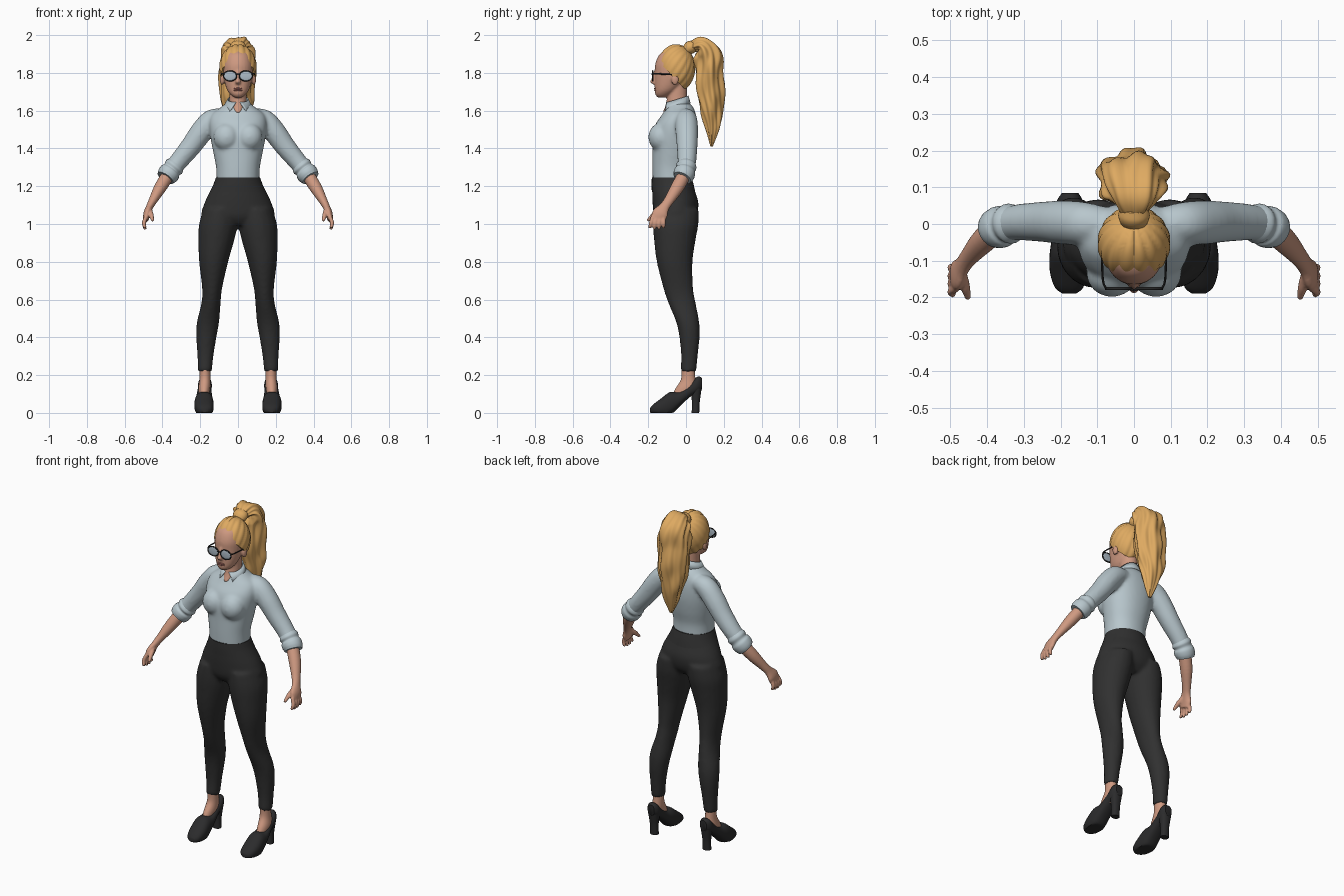
import bpy, bmesh, math
from mathutils import Vector

old = bpy.data.objects.get("Cube")
if old:
    bpy.data.objects.remove(old, do_unlink=True)


def material(name, *rgb):
    m = bpy.data.materials.new(name)
    m.use_nodes = True
    m.diffuse_color = (*rgb, 1)
    m.node_tree.nodes["Principled BSDF"].inputs["Base Color"].default_value = (*rgb, 1)
    return m


SKIN = material("skin", .62, .32, .22)
LIPS = material("lips", .45, .17, .14)
HAIR = material("blonde hair", .73, .40, .12)
SHIRT = material("pale blue shirt", .48, .57, .61)
TROUSERS = material("black trousers", .03, .03, .03)
SHOES = material("black leather", .024, .024, .025)
FRAME = material("glasses frame", .02, .02, .02)
LENS = material("glasses lens", .42, .50, .57)
UP = Vector((0, 0, 1))


def spline(rows, steps):
    """Smooth curve through rows of numbers."""
    out = []
    for i in range(len(rows) - 1):
        quad = [rows[min(max(i + k, 0), len(rows) - 1)] for k in (-1, 0, 1, 2)]
        for s in range(steps):
            t = s / steps
            out.append([b + t * (c - a) / 2 + t * t * (a - 2.5 * b + 2 * c - d / 2)
                        + t ** 3 * (d - a + 3 * (b - c)) / 2 for a, b, c, d in zip(*quad)])
    return out + [list(rows[-1])]


def spans(rows):
    """Turn (z, x min, x max, y min, y max) into centre and radii."""
    return [((l + r) / 2, (f + b) / 2, z, (r - l) / 2, (b - f) / 2) for z, l, r, f, b in rows]


def loft(bm, rows, sides=20, steps=5, axis=None, ref=(0, 1, 0), power=1, floor=None, ripple=None):
    """Closed tube through rows of (x, y, z, radius across, radius along ref)."""
    pts, ref, rings = spline(rows, steps), Vector(ref), []
    for i, p in enumerate(pts):
        ahead, behind = pts[min(i + 1, len(pts) - 1)], pts[max(i - 1, 0)]
        t = axis or (Vector(ahead[:3]) - Vector(behind[:3])).normalized()
        v = (ref - t * ref.dot(t)).normalized()
        u = t.cross(v)
        ring = []
        for k in range(sides):
            ang = math.tau * k / sides
            c, s = (math.copysign(abs(w) ** power, w) for w in (math.cos(ang), math.sin(ang)))
            grow = ripple(ang, i / len(pts)) if ripple else 1
            co = Vector(p[:3]) + (u * c * max(p[3], .001) + v * s * max(p[4], .001)) * grow
            if floor is not None:
                co.z = max(co.z, floor)
            ring.append(bm.verts.new(co))
        rings.append(ring)
    for a, b in zip(rings, rings[1:]):
        for k in range(sides):
            j = (k + 1) % sides
            bm.faces.new((a[k], a[j], b[j], b[k]))
    bm.faces.new(rings[0])
    bm.faces.new(rings[-1])


def ball(bm, centre, radii, detail=16):
    made = bmesh.ops.create_uvsphere(bm, u_segments=detail * 2, v_segments=detail, radius=1)
    for v in made["verts"]:
        v.co = Vector(centre) + Vector([a * b for a, b in zip(v.co, radii)])


def finish(name, bm, mat, mirror=False, voxel=0, relax=4, thick=0):
    """Make the object; a voxel size fuses overlapping pieces into one skin."""
    bmesh.ops.recalc_face_normals(bm, faces=bm.faces[:])
    mesh = bpy.data.meshes.new(name)
    bm.to_mesh(mesh)
    bm.free()
    mesh.materials.append(mat)
    for p in mesh.polygons:
        p.use_smooth = True
    mesh.set_sharp_from_angle(angle=math.radians(50))
    ob = bpy.data.objects.new(name, mesh)
    bpy.context.scene.collection.objects.link(ob)
    if thick:
        ob.modifiers.new("Thickness", "SOLIDIFY").thickness = thick
    if mirror:
        ob.modifiers.new("Mirror", "MIRROR").use_mirror_merge = False
    if voxel:
        r = ob.modifiers.new("Fuse", "REMESH")
        r.mode, r.voxel_size, r.use_smooth_shade = "VOXEL", voxel, True
        s = ob.modifiers.new("Relax", "SMOOTH")
        s.factor, s.iterations = .5, relax
    return ob


def part(name, mat, rows, mirror=False, **kw):
    bm = bmesh.new()
    loft(bm, rows, **kw)
    return finish(name, bm, mat, mirror)


# Trousers: two legs fused with the hips
bm = bmesh.new()
leg = spans([(.22, .138, .212, -.03, .055), (.3, .13, .215, -.026, .062), (.4, .114, .221, -.035, .072),
             (.48, .1, .218, -.052, .07), (.58, .092, .194, -.093, .052), (.66, .084, .19, -.12, .038),
             (.8, .052, .206, -.155, .035), (.92, .018, .21, -.17, .052), (1, .002, .206, -.175, .066),
             (1.08, .004, .182, -.172, .068)])
for side in (1, -1):
    loft(bm, [(side * r[0], *r[1:]) for r in leg], axis=UP)
loft(bm, spans([(.995, -.1, .1, -.14, .02), (1.04, -.19, .19, -.168, .055), (1.11, -.178, .178, -.177, .066),
                (1.18, -.145, .145, -.179, .046), (1.24, -.114, .114, -.178, .026)]), axis=UP, sides=32)
finish("trousers", bm, TROUSERS, voxel=.01, relax=5)
part("waistband", TROUSERS, spans([(1.17, -.149, .149, -.181, .049), (1.21, -.13, .13, -.182, .04),
                                   (1.247, -.117, .117, -.181, .029)]), axis=UP, sides=40)

# Shirt: torso, bust and sleeves fused together
bm = bmesh.new()
loft(bm, spans([(1.225, -.113, .113, -.176, .024), (1.3, -.116, .116, -.178, .025),
                (1.38, -.131, .131, -.178, .043), (1.46, -.146, .146, -.178, .056),
                (1.53, -.152, .152, -.16, .058), (1.58, -.14, .14, -.126, .052),
                (1.615, -.095, .095, -.105, .04), (1.645, -.056, .056, -.09, .015)]),
     axis=UP, sides=36, power=.92)
for side in (1, -1):
    ball(bm, (side * .06, -.133, 1.46), (.07, .066, .075))
    loft(bm, [(side * x, y, z, r, r) for x, y, z, r in (
        (.07, 0, 1.565, .045), (.135, .002, 1.55, .058), (.19, .004, 1.492, .06), (.25, .006, 1.41, .055),
        (.32, .004, 1.325, .049), (.372, -.008, 1.26, .046))])
finish("shirt", bm, SHIRT, voxel=.009, relax=6)
part("rolled_cuff", SHIRT, [(x, y, z, r, r) for x, y, z, r in (
    (.326, .003, 1.317, .047), (.338, .001, 1.303, .055), (.35, -.002, 1.288, .05),
    (.36, -.006, 1.275, .057), (.374, -.013, 1.257, .056), (.384, -.02, 1.243, .049))], mirror=True, steps=4)

# Collar: a folded band whose lower edge runs to points at the front
bm = bmesh.new()
pairs, count = [], 36
for i in range(count + 1):
    w = i / count
    near = (1 + math.cos(math.tau * w)) / 2
    top = math.radians(12 + 336 * w)
    low = math.radians(36 + 288 * w)
    out = .07 + .013 * near
    pairs.append((bm.verts.new((.056 * math.sin(top), -.047 - .06 * math.cos(top), 1.68 - .035 * near)),
                  bm.verts.new((out * math.sin(low), -.045 - out * math.cos(low),
                                1.638 - .025 * near - .025 * near ** 8))))
for a, b in zip(pairs, pairs[1:]):
    bm.faces.new((a[0], b[0], b[1], a[1]))
finish("collar", bm, SHIRT, thick=.007)

# Head, neck, nose and ears
bm = bmesh.new()
loft(bm, spans([(1.67, -.02, .02, -.15, -.1), (1.685, -.04, .04, -.162, -.075), (1.71, -.058, .058, -.165, -.045),
                (1.75, -.071, .071, -.166, -.01), (1.8, -.079, .079, -.165, .015), (1.85, -.08, .08, -.162, .025),
                (1.9, -.065, .065, -.138, .015), (1.93, -.03, .03, -.09, -.02)]), axis=UP, sides=28, power=.95)
loft(bm, spans([(1.59, -.026, .026, -.125, -.03), (1.63, -.045, .045, -.108, .005),
                (1.68, -.046, .046, -.1, .005), (1.74, -.046, .046, -.1, .005)]), axis=UP)
loft(bm, [(0, -.162, 1.81, .008, .008), (0, -.172, 1.77, .01, .01),
          (0, -.177, 1.752, .014, .013), (0, -.163, 1.738, .01, .008)], axis=UP)
for side in (1, -1):
    ball(bm, (side * .084, -.058, 1.765), (.012, .02, .03))
finish("head", bm, SKIN, voxel=.006, relax=3)
bm = bmesh.new()
for z in (1.717, 1.708):
    ball(bm, (0, -.158, z), (.024, .011, .006), 8)
finish("lips", bm, LIPS)

# Glasses
bm = bmesh.new()
ball(bm, (.042, -.176, 1.784), (.034, .004, .026))
finish("lens", bm, LENS, mirror=True)
bm = bmesh.new()
loft(bm, [(.042 + .035 * math.cos(a), -.176, 1.784 + .027 * math.sin(a), .003, .004)
          for a in (math.tau * k / 12 for k in range(13))], sides=8, steps=3)
loft(bm, [(.075, -.176, 1.795, .003, .004), (.085, -.15, 1.795, .003, .004), (.088, -.05, 1.79, .003, .004)],
     sides=8, ref=UP)
loft(bm, [(0, -.181, 1.794, .003, .003), (.012, -.177, 1.79, .003, .003)], sides=8)
finish("glasses_frame", bm, FRAME, mirror=True)

# Combed hair: grooves converge on the ponytail, the face side is cut away
bm = bmesh.new()
ball(bm, (0, 0, 0), (.098, .1, .126), 40)
for v in bm.verts:
    across = v.co.y * .82 - v.co.z * .57
    fade = min(1, math.hypot(v.co.x, across) / .09)
    v.co *= 1 + .05 * fade * (abs(math.sin(8 * math.atan2(v.co.x, across))) - .6)
    v.co += Vector((0, -.052, 1.825))
bmesh.ops.bisect_plane(bm, geom=bm.verts[:] + bm.edges[:] + bm.faces[:], plane_co=(0, -.155, 1.872),
                       plane_no=(0, -.145, -.135), clear_outer=True)
bmesh.ops.holes_fill(bm, edges=[e for e in bm.edges if e.is_boundary], sides=0)
finish("combed_hair", bm, HAIR)
part("hair_tie", HAIR, [(0, .0, 1.918, .026, .034), (0, .016, 1.93, .034, .042), (0, .03, 1.94, .034, .042),
                        (0, .045, 1.952, .025, .034)], ref=(1, 0, 0))


# Ponytail: wavy strands along one tapering mass
def strands(ang, s):
    sway = 1.1 * math.sin(9 * s)
    return (.98 + .09 * math.sin(5 * ang + sway) + .05 * math.sin(11 * ang - 2 * sway)
            + .04 * math.sin(26 * s + 2 * ang))


part("ponytail", HAIR, [(0, .025, 1.935, .022, .03), (0, .075, 1.948, .045, .07), (-.004, .112, 1.9, .072, .09),
                        (-.006, .122, 1.81, .072, .092), (-.008, .13, 1.7, .073, .09), (-.004, .138, 1.6, .058, .072),
                        (0, .14, 1.5, .036, .045), (.004, .136, 1.41, .006, .01)],
     sides=72, steps=9, ref=(1, 0, 0), ripple=strands)

# Forearms and hands
bm = bmesh.new()
loft(bm, [(.36, -.002, 1.275, .035, .037), (.41, -.045, 1.195, .033, .035), (.45, -.09, 1.125, .023, .027),
          (.468, -.115, 1.09, .019, .028), (.482, -.137, 1.055, .019, .042), (.488, -.15, 1.02, .014, .036)])
for k in (-1.5, -.5, .5, 1.5):
    tip = .968 + .007 * abs(k)
    loft(bm, [(.486, -.147 + k * .019, 1.04, .011, .011), (.498, -.152 + k * .022, 1.005, .011, .011),
              (.491, -.156 + k * .025, tip, .008, .008)], sides=12)
loft(bm, [(.47, -.13, 1.08, .014, .014), (.459, -.172, 1.047, .013, .013), (.452, -.203, 1.017, .008, .008)],
     sides=12)
finish("forearm_and_hand", bm, SKIN, mirror=True, voxel=.005, relax=2)

# Feet and heeled shoes
part("ankle", SKIN, spans([(.24, .146, .203, -.024, .045), (.18, .146, .204, -.026, .05),
                           (.13, .147, .21, -.055, .06), (.09, .155, .205, -.075, .04)]), mirror=True, axis=UP)
part("shoe", SHOES, [(.176, -.19, .014, .018, .012), (.177, -.172, .02, .039, .026), (.179, -.13, .03, .05, .048),
                     (.18, -.085, .048, .05, .062), (.179, -.035, .073, .044, .04), (.177, .02, .117, .037, .034),
                     (.175, .06, .148, .036, .043), (.174, .085, .155, .022, .03)],
     mirror=True, axis=Vector((0, 1, 0)), ref=UP, floor=0, power=.85, sides=28)
part("shoe_heel", SHOES, [(.175, .05, 0, .024, .02), (.175, .052, .06, .024, .021), (.175, .053, .13, .033, .03)],
     mirror=True, axis=UP, power=.85)
